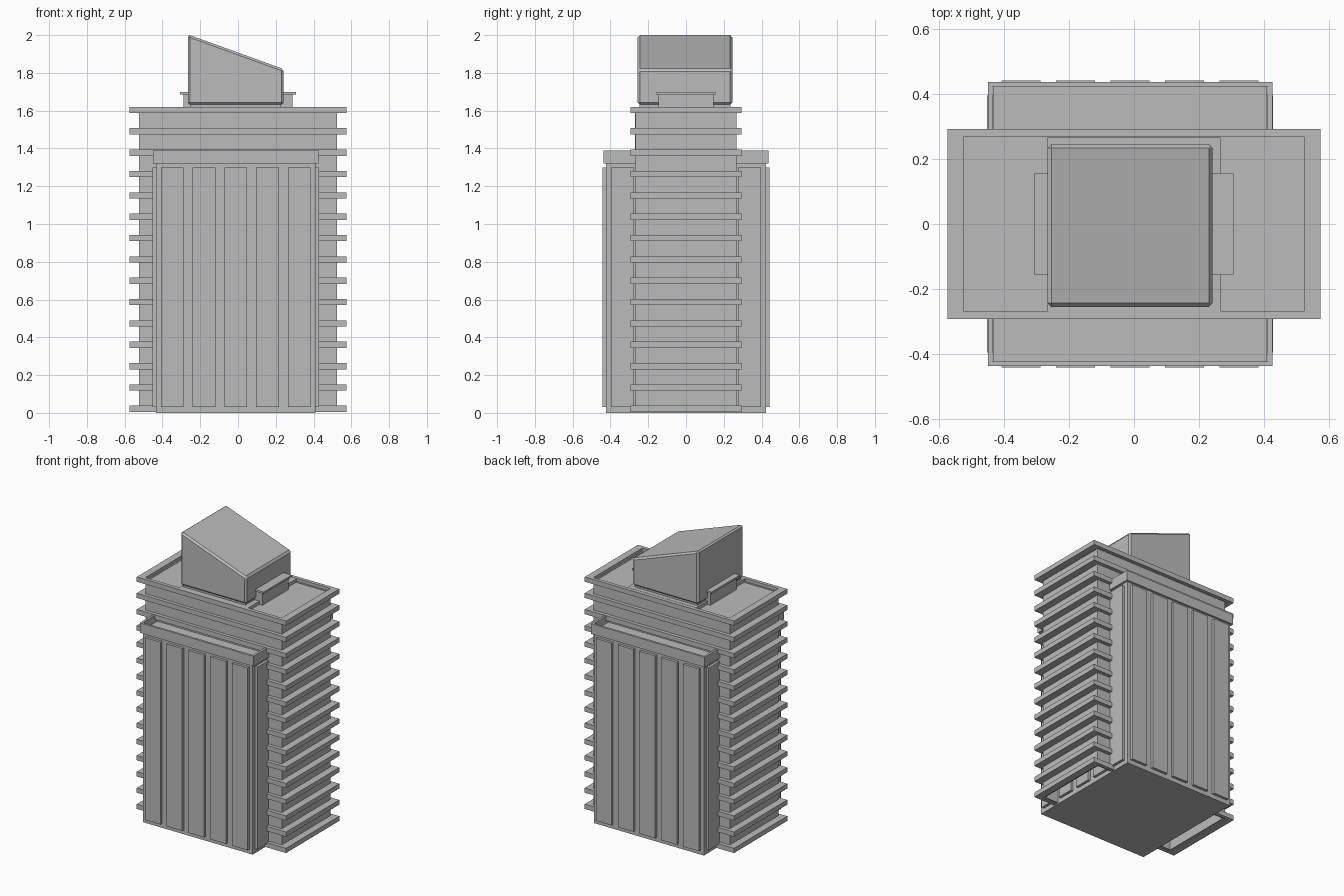
import bpy, bmesh

cube = bpy.data.objects.get("Cube")
if cube:
    bpy.data.objects.remove(cube, do_unlink=True)

# Single concrete colour
grey = bpy.data.materials.new("concrete_grey")
grey.use_nodes = True
colour = (0.5, 0.5, 0.5, 1)
grey.diffuse_color = colour
grey.node_tree.nodes["Principled BSDF"].inputs["Base Color"].default_value = colour


def finish(name, bm):
    bmesh.ops.recalc_face_normals(bm, faces=bm.faces)
    mesh = bpy.data.meshes.new(name)
    bm.to_mesh(mesh)
    bm.free()
    mesh.materials.append(grey)
    obj = bpy.data.objects.new(name, mesh)
    bpy.context.collection.objects.link(obj)
    return obj


def rect(bm, x0, x1, y0, y1, z):
    return [bm.verts.new((x, y, z)) for x, y in ((x0, y0), (x1, y0), (x1, y1), (x0, y1))]


def bridge(bm, a, b):
    for i in range(len(a)):
        j = (i + 1) % len(a)
        bm.faces.new((a[i], a[j], b[j], b[i]))


def box(name, x0, x1, y0, y1, z0, z1):
    bm = bmesh.new()
    low, high = rect(bm, x0, x1, y0, y1, z0), rect(bm, x0, x1, y0, y1, z1)
    bm.faces.new(low)
    bm.faces.new(high)
    bridge(bm, low, high)
    return finish(name, bm)


def ring(name, x0, x1, y0, y1, z0, z1, wall_x, wall_y):
    """Rectangular frame, open through the middle."""
    bm = bmesh.new()
    inner = (x0 + wall_x, x1 - wall_x, y0 + wall_y, y1 - wall_y)
    loops = [rect(bm, x0, x1, y0, y1, z0), rect(bm, x0, x1, y0, y1, z1),
             rect(bm, *inner, z1), rect(bm, *inner, z0)]
    for i in range(4):
        bridge(bm, loops[i], loops[(i + 1) % 4])
    return finish(name, bm)


# Wide wings: hollow wall tube with repeated floor ledges and a sunken roof
ring("wing_walls", -0.525, 0.525, -0.268, 0.268, 0.01, 1.6, 0.01, 0.01)
ledges = ring("floor_ledges", -0.575, 0.575, -0.293, 0.293, 0.005, 0.038, 0.05, 0.025)
stack = ledges.modifiers.new("storeys", 'ARRAY')
stack.count = 15
stack.use_relative_offset = False
stack.use_constant_offset = True
stack.constant_offset_displace = (0, 0, 0.113)
box("wing_roof", -0.527, 0.527, -0.27, 0.27, 1.585, 1.597)

# Central shaft and deep bay block
box("central_shaft", -0.266, 0.266, -0.27, 0.266, 1.3, 1.62)
cx = -0.012
box("bay_block", cx - 0.422, cx + 0.422, -0.424, 0.424, 0, 1.34)
ring("bay_parapet", cx - 0.438, cx + 0.438, -0.438, 0.438, 1.32, 1.39, 0.015, 0.015)

# Five raised panels on each side of the bay
for i in range(5):
    c = (i - 2) * 0.168
    a, b = c - 0.06, c + 0.06
    for side in (-1, 1):
        y0, y1 = sorted((side * 0.42, side * 0.442))
        box("bay_panel", cx + a, cx + b, y0, y1, 0.03, 1.3)
        x0, x1 = sorted((side * 0.418, side * 0.44))
        box("bay_side_panel", cx + x0, cx + x1, a, b, 0.03, 1.3)

# Penthouse with a sloping roof
box("penthouse_base", -0.253, 0.228, -0.245, 0.235, 1.61, 1.66)
bm = bmesh.new()
profile = ((-0.266, 1.632), (0.242, 1.632), (0.242, 1.82), (-0.266, 2.004))
front = [bm.verts.new((x, -0.256, z)) for x, z in profile]
back = [bm.verts.new((x, 0.246, z)) for x, z in profile]
bm.faces.new(front)
bm.faces.new(back)
bridge(bm, front, back)
penthouse = finish("penthouse", bm)
edge = penthouse.modifiers.new("chamfer", 'BEVEL')
edge.width = 0.012
edge.segments = 1

# Capped service boxes beside the penthouse
for side in (-1, 1):
    x0, x1 = sorted((side * 0.22, side * 0.289))
    box("service_box", x0, x1, -0.145, 0.145, 1.59, 1.69)
    x0, x1 = sorted((side * 0.22, side * 0.306))
    box("service_cap", x0, x1, -0.155, 0.155, 1.685, 1.698)
